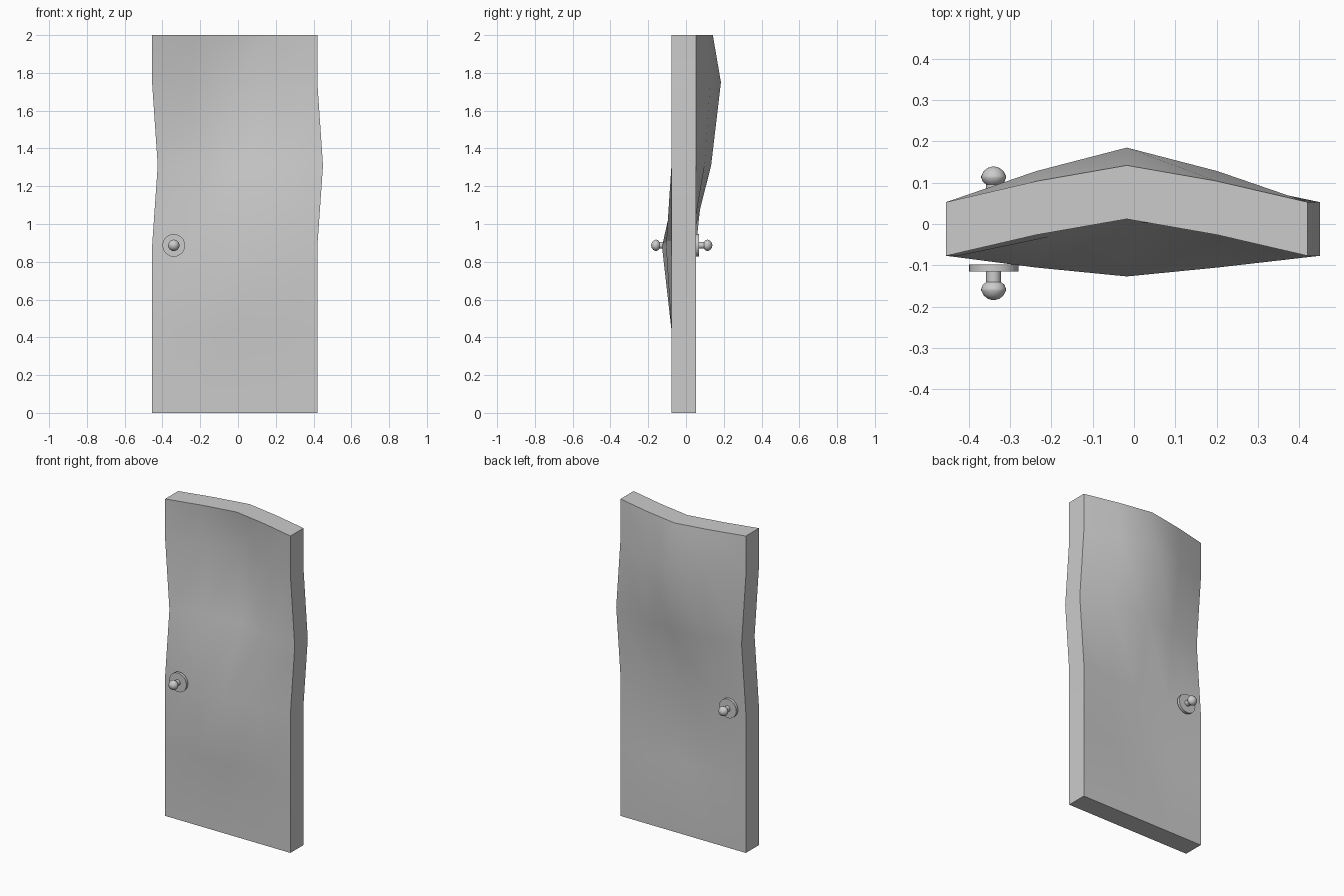
import bpy, bmesh, math

if "Cube" in bpy.data.objects:
    bpy.data.objects.remove(bpy.data.objects["Cube"])

X0, STEP = -0.455, 0.21875
# rows of the warped panel: height, sideways shift, bulge of the centre line
ROWS = [(0, 0, 0), (0.44, 0, 0), (0.88, 0, -0.05), (1.31, 0.03, 0.08),
        (1.75, 0, 0.132), (2.0, 0, 0.089)]
WEIGHT = [0, 0.57, 1, 0.57, 0]


def finish(bm, name, angle):
    bmesh.ops.recalc_face_normals(bm, faces=bm.faces)
    mesh = bpy.data.meshes.new(name)
    bm.to_mesh(mesh)
    bm.free()
    ob = bpy.data.objects.new(name, mesh)
    bpy.context.collection.objects.link(ob)
    bpy.ops.object.select_all(action='DESELECT')
    bpy.context.view_layer.objects.active = ob
    ob.select_set(True)
    bpy.ops.object.shade_smooth_by_angle(angle=math.radians(angle))
    return ob


# warped door panel: bent grid sheet extruded straight back
bm = bmesh.new()
grid = [[bm.verts.new((X0 + i * STEP + dx, -0.077 + w * b, z))
         for i, w in enumerate(WEIGHT)] for z, dx, b in ROWS]
for lo, hi in zip(grid, grid[1:]):
    for i in range(4):
        bm.faces.new((lo[i], lo[i + 1], hi[i + 1], hi[i]))
ext = bmesh.ops.extrude_face_region(bm, geom=bm.faces[:], use_keep_orig=True)
back = [g for g in ext['geom'] if isinstance(g, bmesh.types.BMVert)]
bmesh.ops.translate(bm, verts=back, vec=(0, 0.13, 0))
finish(bm, "door_panel", 40)


# lathed parts around the y axis, profile given as (radius, y)
def lathe(name, profile, sign, angle=35, n=24):
    bm = bmesh.new()
    rings = []
    for r, y in profile:
        rings.append([bm.verts.new((-0.34 + r * math.cos(2 * math.pi * k / n),
                                    -0.0225 + sign * (y + 0.0225),
                                    0.887 + r * math.sin(2 * math.pi * k / n)))
                      for k in range(n)])
    for a, b in zip(rings, rings[1:]):
        for k in range(n):
            j = (k + 1) % n
            bm.faces.new((a[k], a[j], b[j], b[k]))
    bm.faces.new(rings[0])
    bm.faces.new(rings[-1])
    finish(bm, name, angle)


# knob with round backing plate on each side
for side, sign in (("front", 1), ("back", -1)):
    lathe(side + "_knob_plate", [(0.06, -0.098), (0.06, -0.115)], sign)
    lathe(side + "_knob", [(0.018, -0.115), (0.018, -0.141), (0.026, -0.147),
                           (0.03, -0.157), (0.03, -0.161), (0.024, -0.173),
                           (0.014, -0.181), (0.004, -0.184)], sign)
